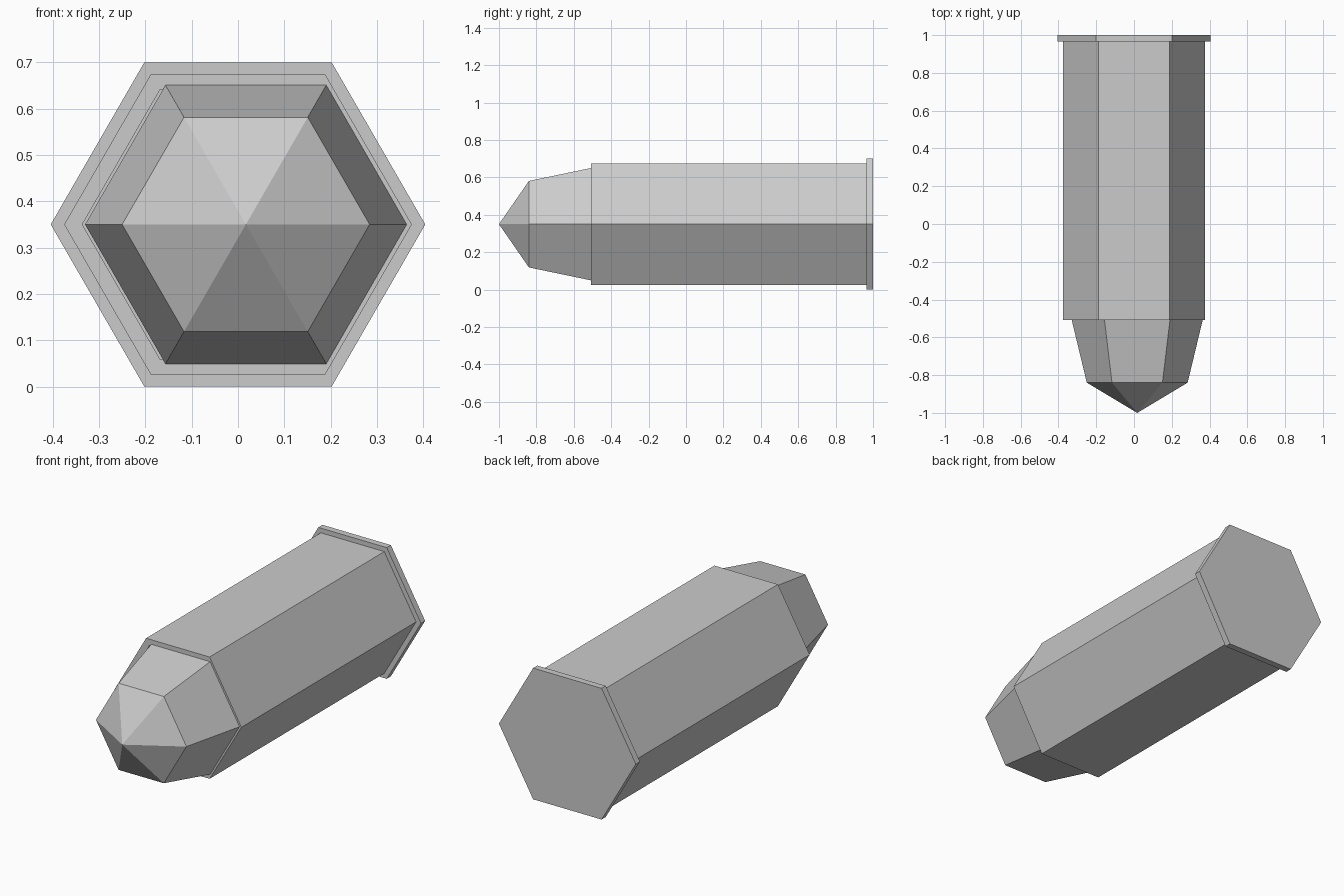
import bpy
import bmesh
import math

if "Cube" in bpy.data.objects:
    bpy.data.objects.remove(bpy.data.objects["Cube"], do_unlink=True)

SIDES = 6
AXIS_Z = 0.35

grey = bpy.data.materials.new("plain_grey")
grey.use_nodes = True
colour = (0.6, 0.6, 0.6, 1)
grey.diffuse_color = colour
grey.node_tree.nodes["Principled BSDF"].inputs["Base Color"].default_value = colour


def hex_turned(name, profile, x=0.0):
    """Sweep (y, radius) stations round a lengthwise axis; radius 0 is a point."""
    bm = bmesh.new()
    rings = []
    for y, r in profile:
        count = SIDES if r else 1
        rings.append([bm.verts.new((x + r * math.cos(math.tau * i / SIDES), y,
                                    AXIS_Z + r * math.sin(math.tau * i / SIDES)))
                      for i in range(count)])
    for a, b in zip(rings, rings[1:]):
        for i in range(SIDES):
            j = (i + 1) % SIDES
            corners = [a[i % len(a)], a[j % len(a)], b[j % len(b)], b[i % len(b)]]
            bm.faces.new(list(dict.fromkeys(corners)))
    # Flat caps on any open ends
    for ring in (rings[0], rings[-1]):
        if len(ring) > 1:
            bm.faces.new(ring)
    bmesh.ops.recalc_face_normals(bm, faces=bm.faces)
    mesh = bpy.data.meshes.new(name)
    bm.to_mesh(mesh)
    bm.free()
    mesh.materials.append(grey)
    obj = bpy.data.objects.new(name, mesh)
    bpy.context.collection.objects.link(obj)
    return obj


# Casing with a shallow mouth
hex_turned("casing", [(-0.40, 0.336), (-0.507, 0.336), (-0.507, 0.375), (0.98, 0.375)])

# Flange at the back end
hex_turned("rim", [(0.965, 0.404), (1.0, 0.404)])

# Tapered nose, seated slightly off centre in the mouth
hex_turned("nose", [(-0.38, 0.347), (-0.507, 0.347), (-0.84, 0.267), (-1.0, 0.0)], x=0.017)
